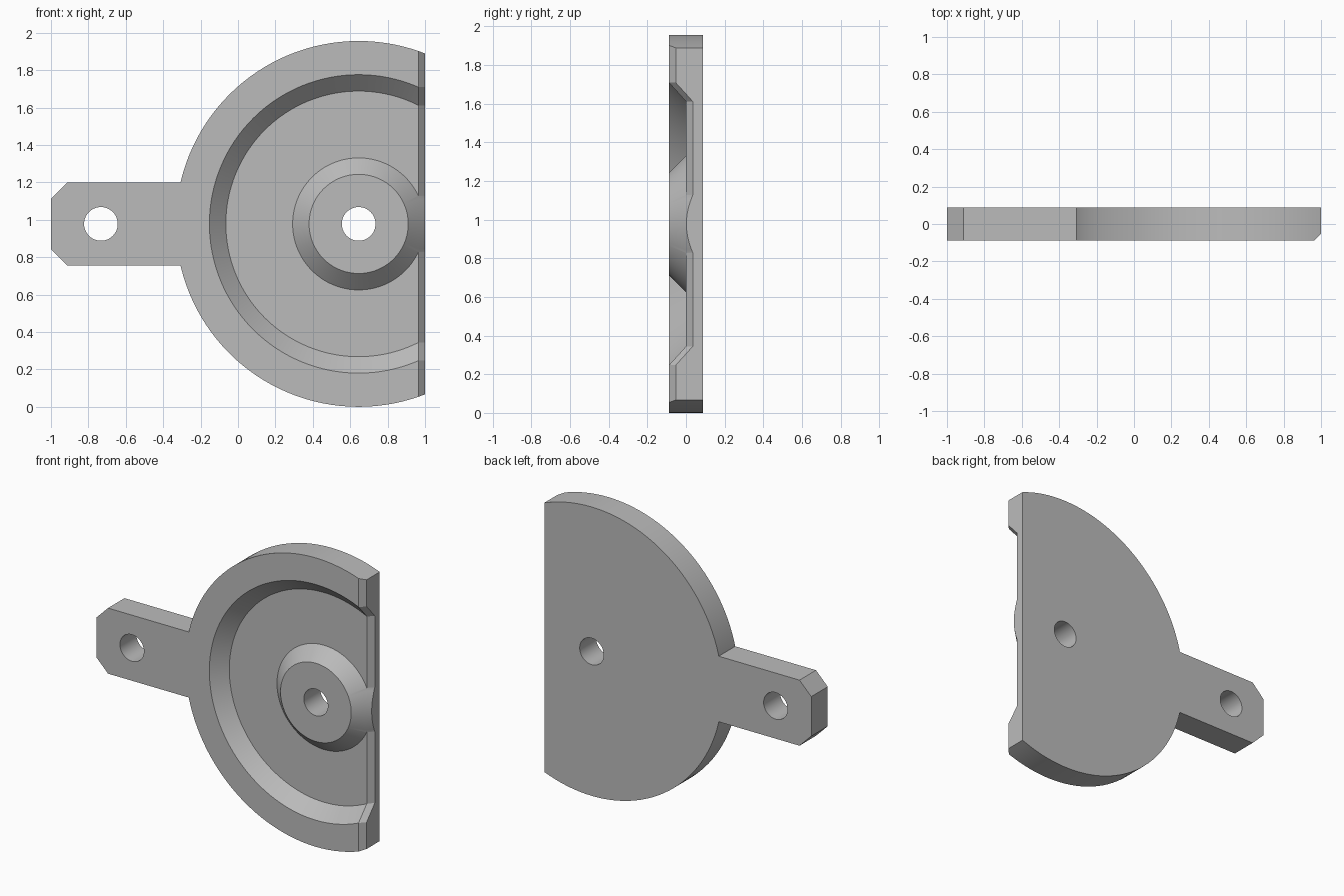
import bpy, bmesh
from math import cos, sin, tau, radians, sqrt
from mathutils import Vector

cube = bpy.data.objects.get("Cube")
if cube:
    bpy.data.objects.remove(cube, do_unlink=True)

T = 0.088            # half thickness
CX, CZ = 0.645, 0.978  # disc centre
R = 0.978            # disc radius
BEVEL = 0.035
CUT = 1.0 - BEVEL

grey = bpy.data.materials.new("plain grey")
grey.use_nodes = True
colour = (0.5, 0.5, 0.5, 1)
grey.diffuse_color = colour
grey.node_tree.nodes["Principled BSDF"].inputs["Base Color"].default_value = colour


def make_object(name, bm):
    bmesh.ops.recalc_face_normals(bm, faces=bm.faces)
    mesh = bpy.data.meshes.new(name)
    bm.to_mesh(mesh)
    bm.free()
    mesh.materials.append(grey)
    obj = bpy.data.objects.new(name, mesh)
    bpy.context.collection.objects.link(obj)
    return obj


def ring(bm, radius, x, y, count):
    return [bm.verts.new((x + radius * cos(tau * i / count), y,
                          CZ + radius * sin(tau * i / count)))
            for i in range(count)]


# Dished disc: closed section turned around the y axis
bm = bmesh.new()
profile = [(0.09, -T), (0.265, -T), (0.353, 0), (0.71, 0),
           (0.798, -T), (R, -T), (R, T), (0.09, T)]
N = 128
rings = [ring(bm, r, CX, y, N) for r, y in profile]
for k, a in enumerate(rings):
    b = rings[(k + 1) % len(rings)]
    for i in range(N):
        j = (i + 1) % N
        bm.faces.new((a[i], a[j], b[j], b[i]))

# Flat side: cut the disc, then extend the section with a sloping front
bmesh.ops.bisect_plane(bm, geom=bm.verts[:] + bm.edges[:] + bm.faces[:],
                       plane_co=(CUT, 0, 0), plane_no=(1, 0, 0), clear_outer=True)
rim = [e for e in bm.edges if e.is_boundary]
new = bmesh.ops.extrude_edge_only(bm, edges=rim)["geom"]
old_half = sqrt(R ** 2 - (CUT - CX) ** 2)
new_half = sqrt(R ** 2 - (1 - CX) ** 2)
for v in [g for g in new if isinstance(g, bmesh.types.BMVert)]:
    v.co.x = 1.0
    if v.co.y < T - 0.001:
        v.co.y += BEVEL
    if abs(v.co.z - CZ) > old_half - 0.003:
        v.co.z = CZ + (new_half if v.co.z > CZ else -new_half)
bmesh.ops.contextual_create(bm, geom=[g for g in new if isinstance(g, bmesh.types.BMEdge)])
plate = make_object("disc_plate", bm)

# Mounting tab: clipped corners and a round hole
bm = bmesh.new()
half, clip = 0.222, 0.088
upper = [(-0.24, half), (-1 + clip, half), (-1, half - clip)]
outline = upper + [(x, -z) for x, z in reversed(upper)]
loops = [[bm.verts.new((x, -T, CZ + z)) for x, z in outline],
         ring(bm, 0.09, -0.733, -T, 48)]
edges = [bm.edges.new((lp[i - 1], lp[i])) for lp in loops for i in range(len(lp))]
bmesh.ops.triangle_fill(bm, edges=edges, use_beauty=True, normal=(0, -1, 0))
ext = bmesh.ops.extrude_face_region(bm, geom=bm.faces[:], use_keep_orig=True)["geom"]
bmesh.ops.translate(bm, verts=[g for g in ext if isinstance(g, bmesh.types.BMVert)],
                    vec=Vector((0, 2 * T, 0)))
tab = make_object("mounting_tab", bm)

# Join both parts into one solid
union = plate.modifiers.new("join tab", "BOOLEAN")
union.operation = "UNION"
union.solver = "EXACT"
union.object = tab
bpy.context.view_layer.update()
solid = bpy.data.meshes.new_from_object(
    plate.evaluated_get(bpy.context.evaluated_depsgraph_get()))
plate.modifiers.clear()
plate.data = solid
bpy.data.objects.remove(tab, do_unlink=True)

# Smooth round walls, crisp edges
for p in solid.polygons:
    p.use_smooth = True
solid.set_sharp_from_angle(angle=radians(25))
